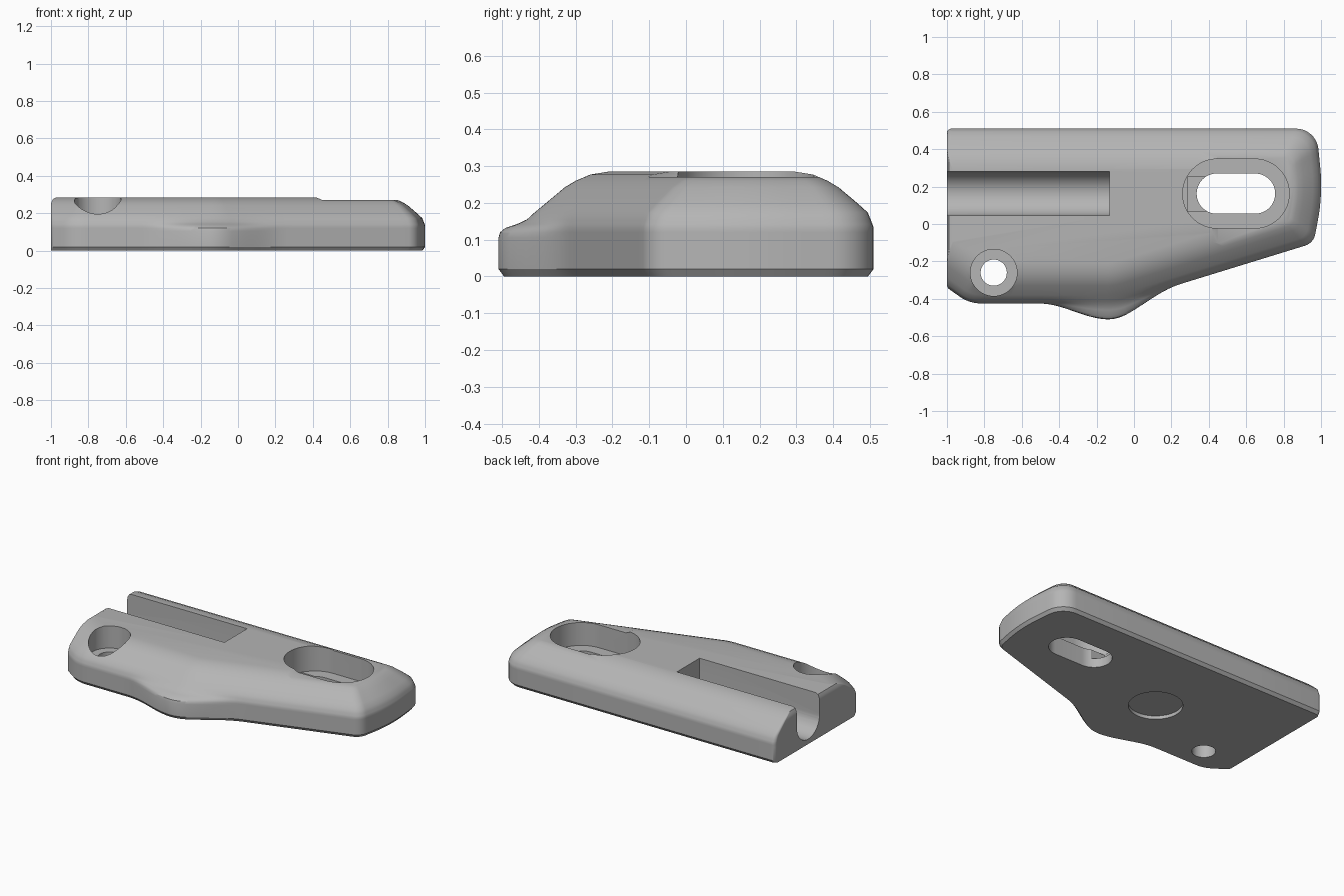
import bpy, bmesh, math
from mathutils import Vector

cube = bpy.data.objects.get("Cube")
if cube:
    bpy.data.objects.remove(cube, do_unlink=True)

grey = bpy.data.materials.new("plain_grey")
grey.use_nodes = True
grey.diffuse_color = (0.46, 0.46, 0.46, 1)
grey.node_tree.nodes["Principled BSDF"].inputs["Base Color"].default_value = (0.46, 0.46, 0.46, 1)


def make_object(name, bm):
    bmesh.ops.recalc_face_normals(bm, faces=bm.faces)
    mesh = bpy.data.meshes.new(name)
    bm.to_mesh(mesh)
    bm.free()
    mesh.materials.append(grey)
    obj = bpy.data.objects.new(name, mesh)
    bpy.context.collection.objects.link(obj)
    return obj


def loft(name, rings):
    """Skin closed rings of equal length and cap both ends."""
    bm = bmesh.new()
    loops = [[bm.verts.new(p) for p in ring] for ring in rings]
    n = len(loops[0])
    for a, b in zip(loops, loops[1:]):
        for i in range(n):
            j = (i + 1) % n
            bm.faces.new((a[i], a[j], b[j], b[i]))
    bm.faces.new(loops[0][::-1])
    bm.faces.new(loops[-1])
    return make_object(name, bm)


def extrude(name, points, offset):
    return loft(name, [points, [Vector(p) + Vector(offset) for p in points]])


# Plan outline: corner x, y and rounding radius, counter-clockwise
corners = [(-1, -.34, .03), (-.88, -.425, .2), (-.09, -.425, .4), (.96, -.102, .08),
           (1.01, .16, 1), (.975, .51, .12), (-1, .51, .025)]
LEFT_EDGE = len(corners) - 1
BUMP_EDGES = (1, 2)


def outline(inset, left_inset, z, bump):
    n = len(corners)
    pos = [Vector(c[:2]) for c in corners]
    normals, dists = [], []
    for i in range(n):
        d = (pos[(i + 1) % n] - pos[i]).normalized()
        normal = Vector((d.y, -d.x))
        normals.append(normal)
        dists.append(normal.dot(pos[i]) - (left_inset if i == LEFT_EDGE else inset))
    arcs = []
    for i in range(n):
        a, b = normals[i - 1], normals[i]
        det = a.x * b.y - a.y * b.x
        corner = Vector((dists[i - 1] * b.y - a.y * dists[i],
                         a.x * dists[i] - dists[i - 1] * b.x)) / det
        r = corners[i][2] * (1 - 3.5 * inset)
        center = corner - (a + b) * r / (1 + a.dot(b))
        start = math.atan2(a.y, a.x)
        sweep = math.atan2(det, a.dot(b))
        arcs.append([center + r * Vector((math.cos(start + sweep * t / 8),
                                          math.sin(start + sweep * t / 8))) for t in range(9)])
    ring = []
    for i in range(n):
        ring += arcs[i]
        steps = 26 if i in BUMP_EDGES else 4
        p, q = arcs[i][-1], arcs[(i + 1) % n][0]
        ring += [p.lerp(q, t / steps) for t in range(1, steps)]
    # Thumb bump swelling out of the front wall
    result = []
    for p in ring:
        u = abs(p.x + .13) / .38
        swell = .085 * math.cos(u * math.pi / 2) ** 2 if u < 1 and p.y < 0 else 0
        result.append((p.x, p.y - swell * bump, z))
    return result


# Wall section: inset, left end inset, height, bump strength
section = [(.015, 0, 0, 1), (0, 0, .02, 1), (0, 0, .105, 1), (0, 0, .12, .95),
           (0, 0, .132, .78), (.003, 0, .142, .45), (.008, 0, .155, .18),
           (.016, 0, .174, .03), (.045, 0, .2, 0), (.095, 0, .242, 0),
           (.125, .003, .26, 0), (.165, .012, .277, 0), (.215, .03, .285, 0)]
body = loft("body", [outline(*row) for row in section])


def stadium(name, x0, x1, y, r, z0, z1):
    """Vertical slot cutter; a round one if both ends match."""
    pts = []
    for cx, start in ((x1, -90), (x0, 90)):
        for k in range(25):
            a = math.radians(start + k * 7.5)
            pts.append((cx + r * math.cos(a), y + r * math.sin(a), z0))
    if x0 == x1:
        pts = pts[:24] + pts[25:49]
    return extrude(name, pts, (0, 0, z1 - z0))


def box(name, x0, x1, y0, y1, z0, z1):
    return extrude(name, [(x0, y0, z0), (x1, y0, z0), (x1, y1, z0), (x0, y1, z0)],
                   (0, 0, z1 - z0))


# Round-bottomed channel open at one end
radius, mid, low = .1175, .1625, .15
channel = [(-1.2, mid + radius, .5), (-1.2, mid - radius, .5)]
for k in range(25):
    a = math.radians(180 + k * 7.5)
    channel.append((-1.2, mid + radius * math.cos(a), low + radius * math.sin(a)))

cutters = [
    # Lowered top at the narrow end
    extrude("top_step", [(.415, -1, .287), (.45, -1, .27), (1.2, -1, .27),
                         (1.2, -1, .5), (.415, -1, .5)], (0, 2, 0)),
    extrude("channel", channel, (1.07, 0, 0)),
    stadium("screw_recess", -.75, -.75, -.26, .125, .14, .5),
    stadium("screw_hole", -.75, -.75, -.26, .07, -.1, .3),
    stadium("slot_recess", .445, .645, .1625, .185, .12, .5),
    stadium("slot_hole", .4425, .6475, .1625, .1075, -.1, .3),
    box("slot_notch", .285, .42, .07, .25, .06, .2),
    stadium("underside_recess", -.19, -.19, -.03, .16, -.1, .022),
]

bpy.context.view_layer.objects.active = body
for cutter in cutters:
    cutter.hide_render = True
    mod = body.modifiers.new(cutter.name, "BOOLEAN")
    mod.operation = "DIFFERENCE"
    mod.solver = "EXACT"
    mod.object = cutter
    bpy.ops.object.modifier_apply(modifier=mod.name)
    bpy.data.objects.remove(cutter, do_unlink=True)

bpy.ops.object.select_all(action="DESELECT")
body.select_set(True)
bpy.ops.object.shade_smooth_by_angle(angle=math.radians(30))
